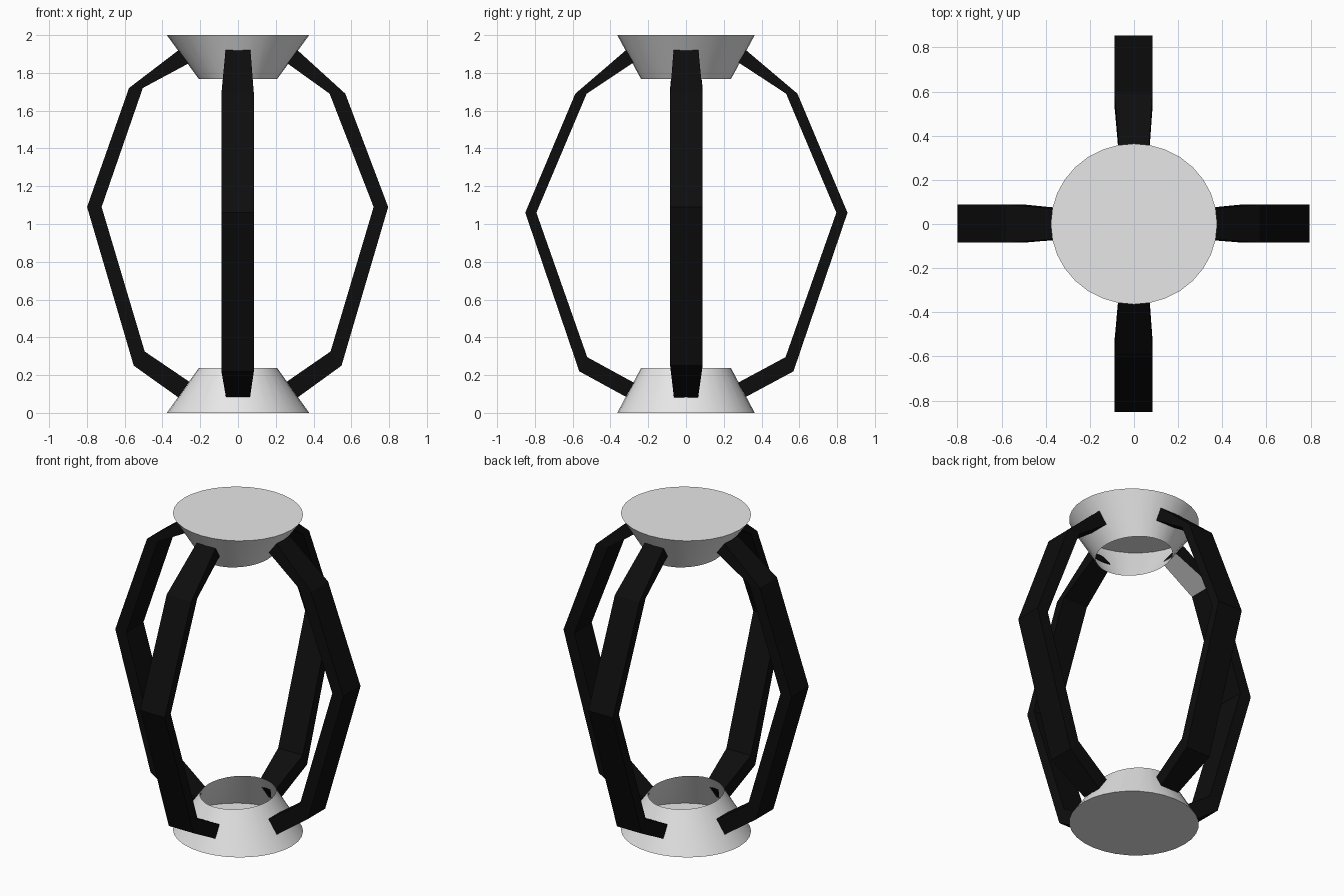
import bpy, bmesh, math
from mathutils import Vector

if "Cube" in bpy.data.objects:
    bpy.data.objects.remove(bpy.data.objects["Cube"])


def material(name, value):
    m = bpy.data.materials.new(name)
    m.diffuse_color = (value, value, value, 1)
    m.use_nodes = True
    m.node_tree.nodes["Principled BSDF"].inputs["Base Color"].default_value = m.diffuse_color
    return m


GREY = material("light grey", 0.8)
BLACK = material("black", 0.004)


def make_object(name, bm, mats):
    bmesh.ops.recalc_face_normals(bm, faces=bm.faces[:])
    mesh = bpy.data.meshes.new(name)
    bm.to_mesh(mesh)
    bm.free()
    for m in mats:
        mesh.materials.append(m)
    obj = bpy.data.objects.new(name, mesh)
    bpy.context.collection.objects.link(obj)
    return obj


# Hollow tapered cup: closed at the wide end, open at the narrow end
def cup(name, z_wide, z_narrow, sides=32):
    bm = bmesh.new()
    rings = []
    for z, rx, ry in ((z_wide, 0.377, 0.364), (z_narrow, 0.207, 0.238)):
        rings.append([bm.verts.new((rx * math.cos(a), ry * math.sin(a), z))
                      for a in (2 * math.pi * i / sides for i in range(sides))])
    wide, narrow = rings
    for i in range(sides):
        j = (i + 1) % sides
        bm.faces.new((wide[i], wide[j], narrow[j], narrow[i]))
    bm.faces.new(wide)
    obj = make_object(name, bm, [GREY])
    # make the sheet face outward
    if obj.data.polygons[0].normal.x < 0:
        obj.data.flip_normals()
    bpy.ops.object.select_all(action='DESELECT')
    obj.select_set(True)
    bpy.context.view_layer.objects.active = obj
    bpy.ops.object.shade_smooth_by_angle(angle=math.radians(30))


cup("bottom_cup", 0.0, 0.238)
cup("top_cup", 2.0, 1.767)


# Bent rib: stations of (outer r, outer z, inner r, inner z, half width)
def rib(name, direction, stations, grey_underside=False):
    d = Vector(direction)
    t = Vector((0, 0, 1)).cross(d)
    shift = Vector((-0.002, 0.002, 0))
    bm = bmesh.new()
    rings = []
    for ro, zo, ri, zi, w in stations:
        rings.append([bm.verts.new(d * r + t * s + Vector((0, 0, z)) + shift * (w > 0.07))
                      for r, z, s in ((ro, zo, -w), (ro, zo, w), (ri, zi, w), (ri, zi, -w))])
    for n, (a, b) in enumerate(zip(rings, rings[1:])):
        for i in range(4):
            j = (i + 1) % 4
            f = bm.faces.new((a[i], a[j], b[j], b[i]))
            if grey_underside and n == 0 and i == 2:
                f.material_index = 1
    bm.faces.new(rings[0])
    bm.faces.new(rings[-1])
    make_object(name, bm, [BLACK, GREY])


def side_rib(knee_out, knee_in, knee_z):
    return [(0.315, 1.92, 0.262, 1.85, 0.066),
            (knee_out, knee_z, knee_in, knee_z, 0.086),
            (0.797, 1.09, 0.72, 1.09, 0.086),
            (0.55, 0.25, 0.492, 0.325, 0.086),
            (0.316, 0.082, 0.258, 0.165, 0.064)]


FRONT_BACK = [(0.318, 1.92, 0.278, 1.855, 0.066),
              (0.588, 1.69, 0.528, 1.69, 0.086),
              (0.853, 1.06, 0.794, 1.06, 0.086),
              (0.567, 0.22, 0.525, 0.295, 0.086),
              (0.318, 0.085, 0.276, 0.16, 0.064)]

rib("right_rib", (1, 0, 0), side_rib(0.57, 0.487, 1.69))
rib("left_rib", (-1, 0, 0), side_rib(0.575, 0.502, 1.72), grey_underside=True)
rib("front_rib", (0, -1, 0), FRONT_BACK)
rib("back_rib", (0, 1, 0), FRONT_BACK)
